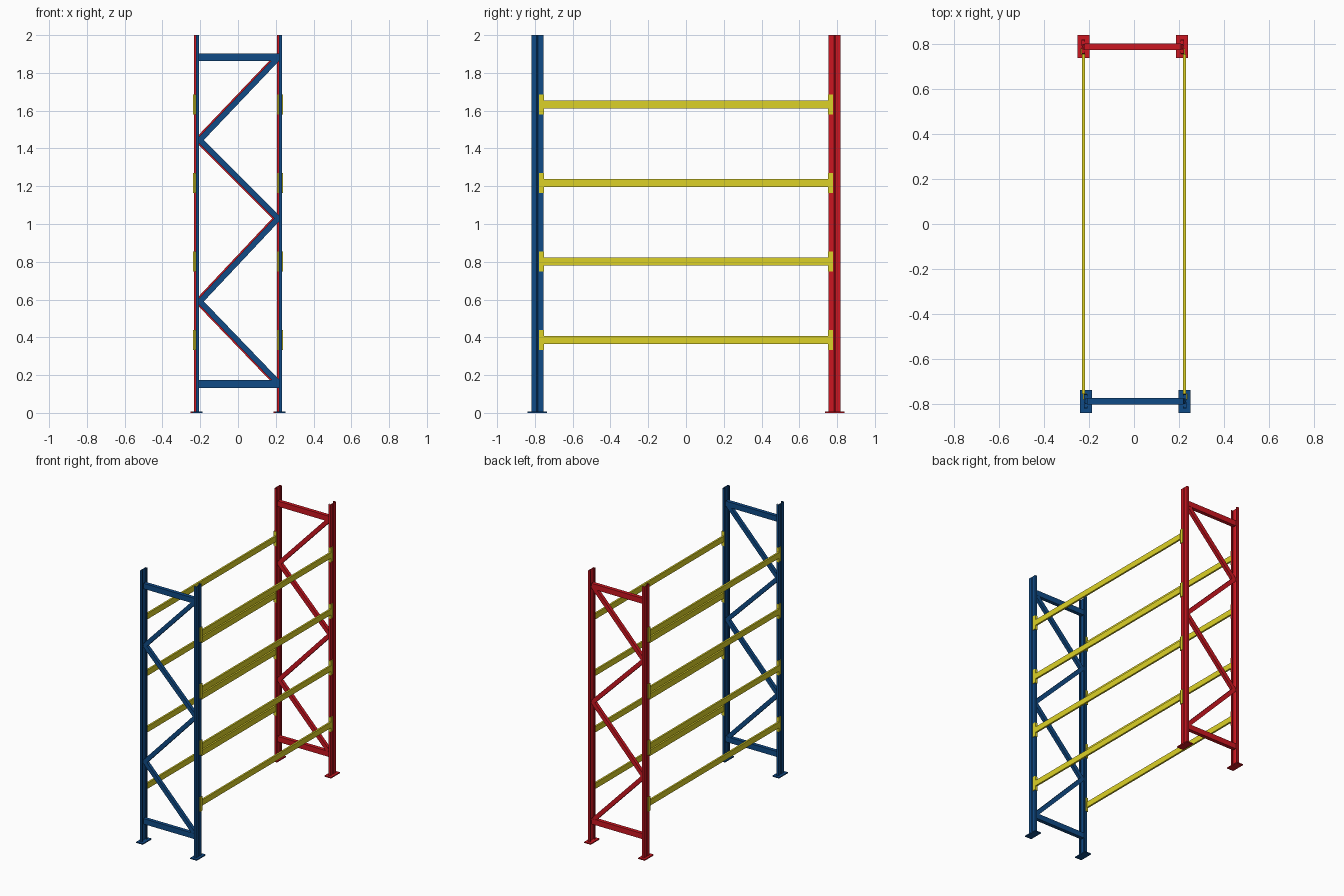
import bpy, bmesh, math
from mathutils import Matrix, Vector

if "Cube" in bpy.data.objects:
    bpy.data.objects.remove(bpy.data.objects["Cube"])


def material(name, rgb):
    m = bpy.data.materials.new(name)
    m.diffuse_color = (*rgb, 1)
    m.use_nodes = True
    m.node_tree.nodes["Principled BSDF"].inputs["Base Color"].default_value = m.diffuse_color
    return m


BLUE = material("blue_paint", (0.005, 0.07, 0.24))
RED = material("red_paint", (0.6, 0.008, 0.015))
YELLOW = material("yellow_paint", (0.72, 0.64, 0.02))


def finish(bm, name, mat):
    bmesh.ops.recalc_face_normals(bm, faces=bm.faces)
    mesh = bpy.data.meshes.new(name)
    bm.to_mesh(mesh)
    bm.free()
    mesh.materials.append(mat)
    ob = bpy.data.objects.new(name, mesh)
    bpy.context.collection.objects.link(ob)
    return ob


def add_box(bm, centre, size, rot_y=0.0):
    m = (Matrix.Translation(centre) @ Matrix.Rotation(rot_y, 4, 'Y')
         @ Matrix.Diagonal((*size, 1)))
    bmesh.ops.create_cube(bm, size=1, matrix=m)


def add_prism(bm, points, z0, z1):
    face = bm.faces.new([bm.verts.new((x, y, z0)) for x, y in points])
    new = bmesh.ops.extrude_face_region(bm, geom=[face])["geom"]
    verts = [v for v in new if isinstance(v, bmesh.types.BMVert)]
    bmesh.ops.translate(bm, verts=verts, vec=(0, 0, z1 - z0))
    if face not in bm.faces:
        return
    # keep the bottom cap


# Half of the lipped channel section of an upright: (outward, sideways)
HALF = [(0.005, 0), (0.008, 0.004), (0.008, 0.0315), (-0.008, 0.0315),
        (-0.008, 0.021), (-0.005, 0.021), (-0.005, 0.0285),
        (0.005, 0.0285), (0.005, 0.005), (0.002, 0)]
SECTION = HALF + [(u, -v) for u, v in HALF[-2:0:-1]]
SPAN = 0.2195


def end_frame(label, side, shift, mat):
    y = side * 0.787
    # Uprights with foot plates
    for sx, name in ((-1, "left"), (1, "right")):
        cx = sx * SPAN + shift
        bm = bmesh.new()
        add_prism(bm, [(cx + sx * u, y + v) for u, v in SECTION], 0.004, 2.0)
        finish(bm, f"{label}_{name}_upright", mat)
        bm = bmesh.new()
        add_box(bm, (cx, y, 0.004), (0.053, 0.102, 0.008))
        finish(bm, f"{label}_{name}_foot_plate", mat)
    # Horizontal braces
    for z, name in ((0.153, "lower"), (1.882, "upper")):
        bm = bmesh.new()
        add_box(bm, (shift, y, z), (0.43, 0.027, 0.04))
        finish(bm, f"{label}_{name}_brace", mat)
    # Zigzag diagonal braces
    zs = [0.16, 0.59, 1.03, 1.445, 1.88]
    for i in range(4):
        s = 1 if i % 2 == 0 else -1
        a = Vector((s * 0.207 + shift, y, zs[i]))
        b = Vector((-s * 0.207 + shift, y, zs[i + 1]))
        d = b - a
        bm = bmesh.new()
        add_box(bm, (a + b) / 2, (d.length + 0.012, 0.024, 0.03),
                -math.atan2(d.z, d.x))
        finish(bm, f"{label}_diagonal_brace_{i + 1}", mat)


end_frame("front", -1, 0.0055, BLUE)
end_frame("back", 1, -0.0055, RED)

# Shelf beams with end connectors
for level in range(4):
    z = 0.386 + level * 0.4153
    for sx, name in ((-1, "left"), (1, "right")):
        bm = bmesh.new()
        add_box(bm, (sx * 0.225, 0, z), (0.013, 1.508, 0.042))
        finish(bm, f"{name}_beam_{level + 1}", YELLOW)
        for sy, end, shift in ((-1, "front", 0.0055), (1, "back", -0.0055)):
            face_x = sx * (SPAN + 0.0105) + shift
            bm = bmesh.new()
            add_box(bm, (face_x, sy * 0.765, z), (0.005, 0.026, 0.106))
            add_box(bm, (sx * 0.222 + shift / 2, sy * 0.7535, z), (0.02, 0.004, 0.106))
            finish(bm, f"{name}_{end}_connector_{level + 1}", YELLOW)
